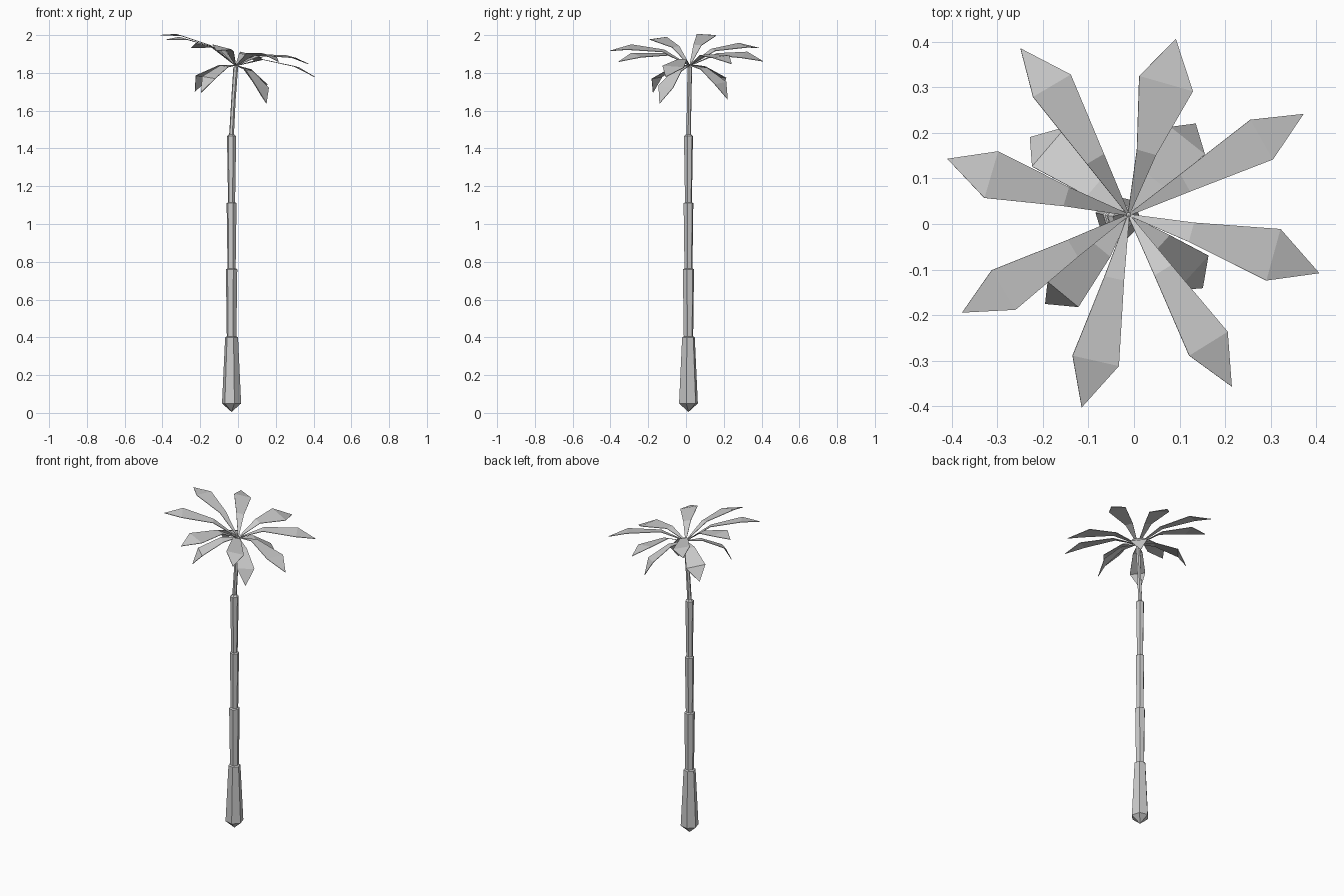
import bpy, math
from mathutils import Vector

if "Cube" in bpy.data.objects:
    bpy.data.objects.remove(bpy.data.objects["Cube"])

def add_mesh(name, verts, faces):
    me = bpy.data.meshes.new(name)
    me.from_pydata(verts, [], faces)
    me.update()
    ob = bpy.data.objects.new(name, me)
    bpy.context.collection.objects.link(ob)
    return ob

# Trunk: stacked six-sided rings (x, y, z, radius), pointed at both ends
def trunk(name, rings, bottom, top, n=6):
    verts, faces = [], []
    for x, y, z, r in rings:
        for i in range(n):
            a = math.tau * i / n + math.radians(-13)
            verts.append((x + r * math.cos(a), y + r * math.sin(a), z))
    for k in range(len(rings) - 1):
        for i in range(n):
            j = (i + 1) % n
            faces.append((k*n + i, k*n + j, k*n + n + j, k*n + n + i))
    verts += [bottom, top]
    b, t, last = len(verts) - 2, len(verts) - 1, (len(rings) - 1) * n
    for i in range(n):
        j = (i + 1) % n
        faces += [(j, i, b), (last + i, last + j, t)]
    return add_mesh(name, verts, faces)

C = (-0.034, 0.013)
rings = [(*C, 0.05, 0.052), (*C, 0.40, 0.035),
         (*C, 0.405, 0.026), (*C, 0.76, 0.031),
         (*C, 0.765, 0.022), (*C, 1.11, 0.027),
         (*C, 1.115, 0.019), (*C, 1.465, 0.025),
         (-0.034, 0.014, 1.475, 0.013), (-0.024, 0.017, 1.66, 0.012),
         (-0.012, 0.02, 1.83, 0.013)]
trunk("trunk", rings, (*C, 0.005), (-0.012, 0.02, 1.838))

# Fronds: root, knee, two shoulders and a pointed tip
HUB = Vector((-0.012, 0.02, 0))

def frond(name, ang, length, left, right, lift, shape):
    knee_r, knee_w, sh, heights, tilt = shape
    def pt(a, r, z):
        a = math.radians(a)
        p = HUB + Vector((r * math.cos(a), r * math.sin(a), 0))
        p.z = z - tilt * p.x + lift * r / length
        return p
    mid = ang + (left + right) / 2
    kw = math.degrees(knee_w / knee_r)
    verts = [pt(mid + 25, 0.006, 1.837), pt(mid - 25, 0.006, 1.837),
             pt(mid + kw, knee_r, heights[0]), pt(mid - kw, knee_r, heights[0]),
             pt(ang + left, length * sh, heights[1]),
             pt(ang + right, length * sh, heights[1]),
             pt(ang, length, heights[2])]
    ob = add_mesh(name, verts, [(0, 1, 3, 2), (2, 3, 5), (2, 5, 4), (4, 5, 6)])
    m = ob.modifiers.new("thickness", 'SOLIDIFY')
    m.thickness = 0.003
    m.offset = 0

upper_shape = (0.145, 0.022, 0.765, (1.905, 1.914, 1.886), 0.265)
lower_shape = (0.10, 0.028, 0.86, (1.822, 1.748, 1.663), 0.17)

# tip angle, tip reach, left and right shoulder angles, tip lift
upper = [(123, .436, 6, -10.6, -.02), (75, .40, 10.6, -12.5, 0),
         (30, .444, 8, -9, .06), (-17, .438, 11.7, -8.5, 0),
         (-59, .44, 9.3, -7.7, .03), (256.3, .435, 10, -8, 0),
         (210.4, .424, 9.6, -8.4, -.01), (162.8, .417, 10.5, -8.8, 0.005)]
lower = [(-44.6, .228, 17.6, -12.8, 0), (53.7, .248, 11, -15.3, .02),
         (141.8, .275, 11.6, -16.4, 0), (226.8, .267, 14.7, -7.4, 0)]
for i, f in enumerate(upper):
    frond(f"upper_frond_{i + 1}", *f, upper_shape)
for i, f in enumerate(lower):
    frond(f"lower_frond_{i + 1}", *f, lower_shape)
